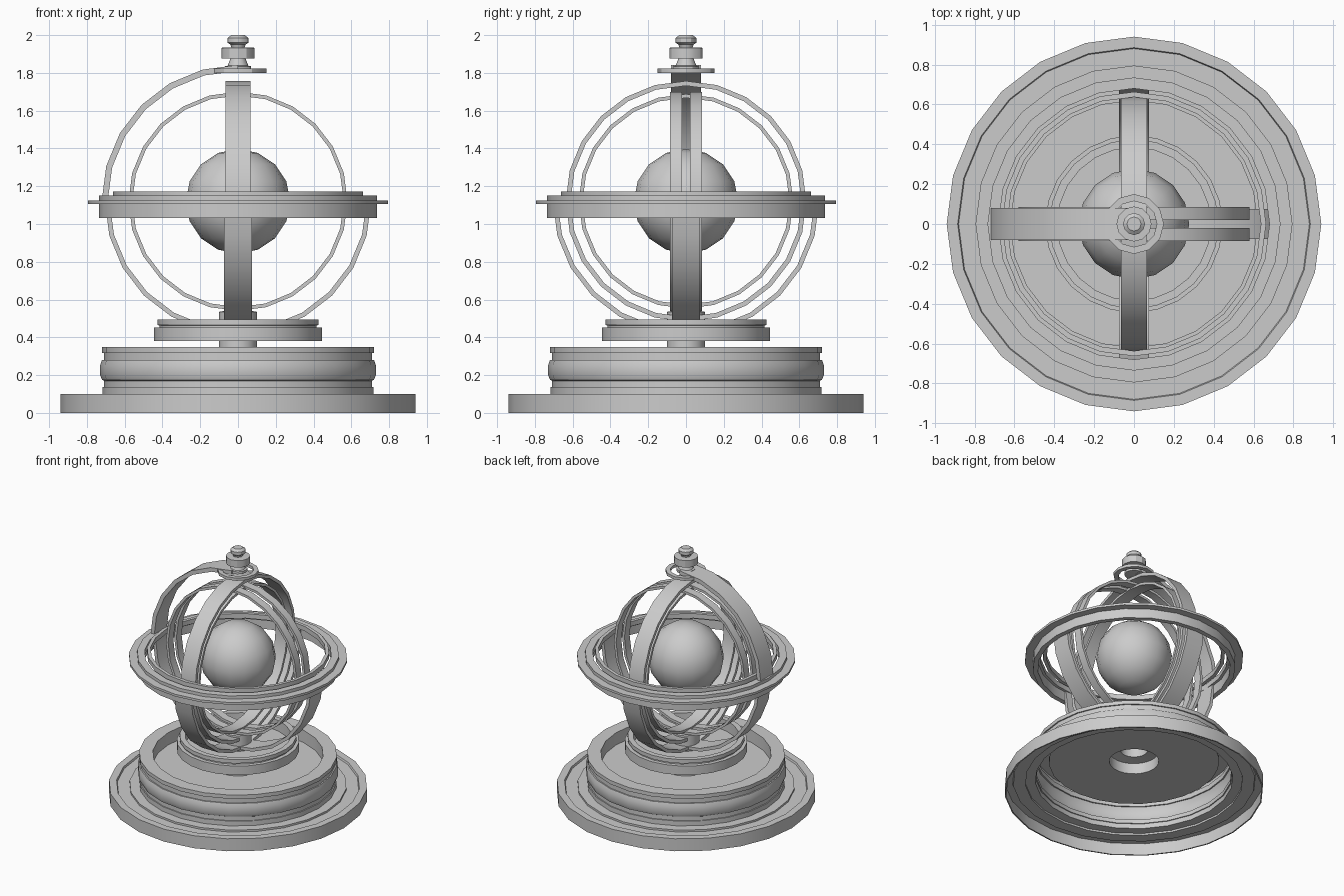
import bpy, bmesh, math
from mathutils import Matrix

if "Cube" in bpy.data.objects:
    bpy.data.objects.remove(bpy.data.objects["Cube"])

CZ = 1.12  # height of the globe centre


def lathe(name, profile, n=24, a0=0, a1=360, closed=False, mat=Matrix()):
    """Revolve an (r, z) profile about z; partial arcs get end caps."""
    bm = bmesh.new()
    full = a1 - a0 >= 360
    steps = n if full else round(n * (a1 - a0) / 360)
    rows = []
    for i in range(steps if full else steps + 1):
        a = math.radians(a0 + (a1 - a0) * i / steps)
        rows.append([bm.verts.new((r * math.cos(a), r * math.sin(a), z)) for r, z in profile])
    m = len(profile)
    for i in range(steps):
        p, q = rows[i], rows[(i + 1) % len(rows)]
        for j in range(m if closed else m - 1):
            k = (j + 1) % m
            bm.faces.new((p[j], q[j], q[k], p[k]))
    if not full and closed:
        bm.faces.new(rows[0])
        bm.faces.new(rows[-1])
    bmesh.ops.remove_doubles(bm, verts=bm.verts, dist=1e-5)
    bmesh.ops.recalc_face_normals(bm, faces=bm.faces)
    bm.transform(mat)
    me = bpy.data.meshes.new(name)
    bm.to_mesh(me)
    bm.free()
    ob = bpy.data.objects.new(name, me)
    bpy.context.collection.objects.link(ob)
    smooth(ob)
    return ob


def smooth(ob):
    bpy.ops.object.select_all(action='DESELECT')
    ob.select_set(True)
    bpy.context.view_layer.objects.active = ob
    bpy.ops.object.shade_smooth_by_angle(angle=math.radians(30))


# local circle plane -> world vertical planes through the globe centre
XZ = Matrix.Translation((0, 0, CZ)) @ Matrix.Rotation(math.pi / 2, 4, 'X')
YZ = Matrix.Translation((0, 0, CZ)) @ Matrix.Rotation(math.pi / 2, 4, 'Z') @ Matrix.Rotation(math.pi / 2, 4, 'X')


def band(name, r_out, r_in, w0, w1, plane, a0=0, a1=360):
    lathe(name, [(r_in, w0), (r_out, w0), (r_out, w1), (r_in, w1)], 24, a0, a1, True, plane)


# hollow stepped base, open underneath
lathe("base", [
    (0.93, 0.0), (0.94, 0.0), (0.94, 0.10), (0.885, 0.10), (0.88, 0.085),
    (0.79, 0.085), (0.79, 0.10), (0.718, 0.10), (0.718, 0.138), (0.71, 0.138), (0.71, 0.17),
    (0.72, 0.175), (0.73, 0.20), (0.73, 0.25), (0.72, 0.28),
    (0.71, 0.28), (0.71, 0.318), (0.72, 0.318), (0.72, 0.348),
    (0.62, 0.348), (0.62, 0.25), (0.18, 0.25), (0.18, 0.335), (0.10, 0.345)])

# short column and cradle dish
lathe("column", [(0.10, 0.345), (0.10, 0.535), (0.07, 0.54), (0, 0.54)])
lathe("cradle_dish", [
    (0.10, 0.38), (0.445, 0.38), (0.445, 0.453), (0.415, 0.453), (0.415, 0.462),
    (0.425, 0.465), (0.425, 0.495), (0.385, 0.495), (0.385, 0.41), (0.10, 0.41)], closed=True)

# horizontal horizon ring with a slim separate inner lip
lathe("horizon_ring", [
    (0.70, 1.033), (0.737, 1.033), (0.737, 1.107), (0.795, 1.107), (0.795, 1.125),
    (0.735, 1.125), (0.735, 1.15), (0.68, 1.15), (0.68, 1.11), (0.70, 1.11)], closed=True)
lathe("horizon_lip", [(0.637, 1.135), (0.663, 1.135), (0.663, 1.173), (0.637, 1.173)], closed=True)

# outer supports: lower half hoops and one upper quarter arm
band("support_hoop_side", 0.705, 0.68, -0.075, 0.075, XZ, 180, 360)
band("support_hoop_front", 0.705, 0.68, -0.075, 0.075, YZ, 180, 360)
band("upper_arm", 0.722, 0.69, -0.08, 0.08, XZ, 90, 180)

# inner rings
band("middle_ring", 0.637, 0.612, -0.065, 0.065, YZ)
band("inner_ring", 0.568, 0.548, -0.05, 0.05, YZ)
for s, label in ((1, "front"), (-1, "back")):
    band("twin_ring_" + label, 0.58, 0.56, *sorted((0.02 * s, 0.085 * s)), XZ)

# globe
bpy.ops.mesh.primitive_uv_sphere_add(segments=16, ring_count=8, radius=0.277, location=(0, 0, CZ))
globe = bpy.context.object
globe.name = "globe"
smooth(globe)

# finial with washer
lathe("finial_washer", [(0.115, 1.80), (0.15, 1.80), (0.15, 1.822), (0.115, 1.822)], 12, closed=True)
lathe("finial", [
    (0, 1.81), (0.07, 1.815), (0.07, 1.835), (0.055, 1.838), (0.04, 1.875), (0.088, 1.877),
    (0.088, 1.933), (0.035, 1.935), (0.04, 1.95), (0.055, 1.96), (0.055, 1.985),
    (0.035, 2.0), (0, 2.0)], 12)
